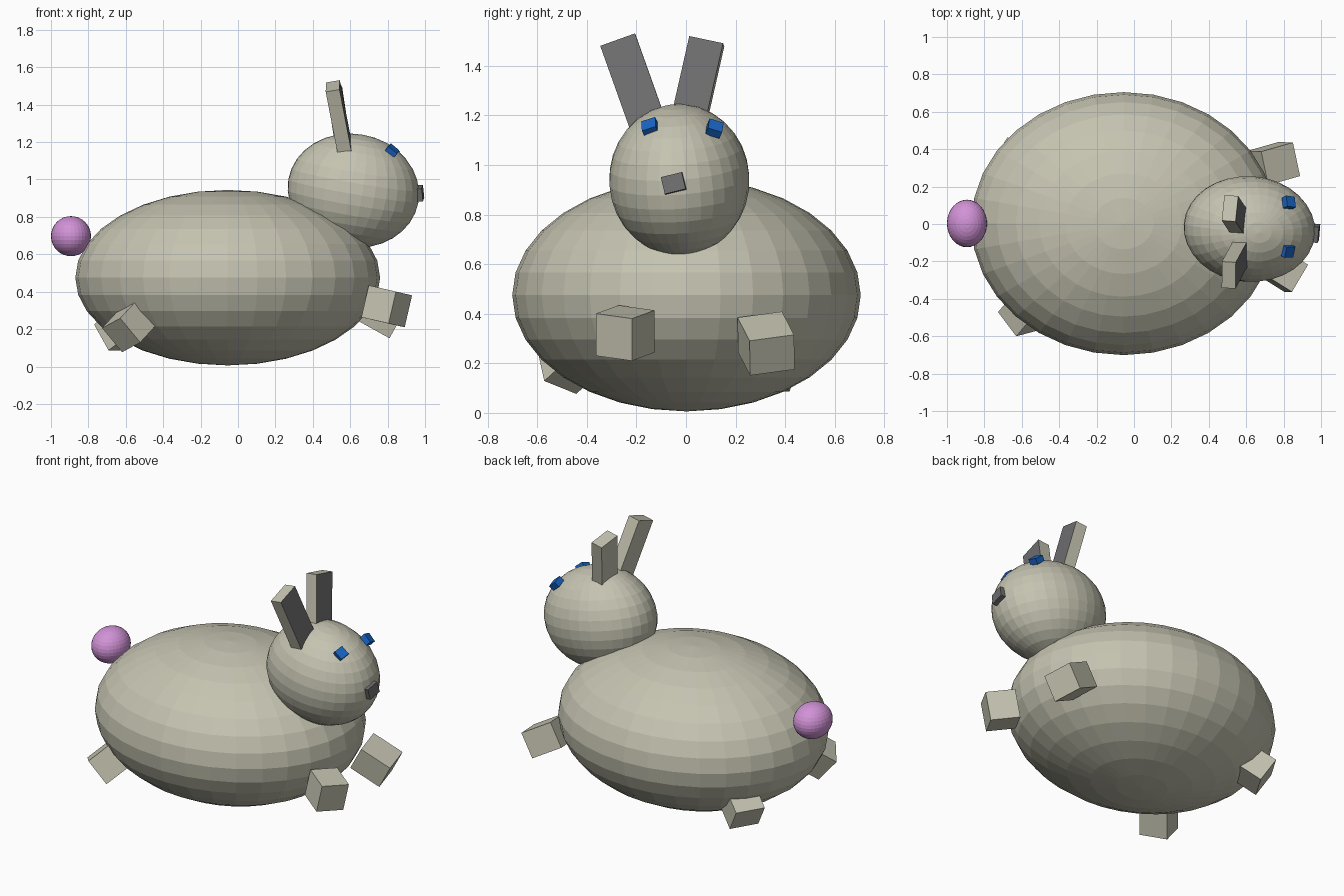
import bpy, bmesh
from math import radians
from mathutils import Matrix, Euler, Vector

if "Cube" in bpy.data.objects:
    bpy.data.objects.remove(bpy.data.objects["Cube"])


def material(name, rgb):
    m = bpy.data.materials.new(name)
    m.diffuse_color = (*rgb, 1)
    m.use_nodes = True
    m.node_tree.nodes["Principled BSDF"].inputs["Base Color"].default_value = m.diffuse_color
    return m


FUR = material("beige fur", (0.56, 0.55, 0.44))
GREY = material("dark grey", (0.16, 0.16, 0.165))
BLUE = material("blue eyes", (0.01, 0.13, 0.56))
PINK = material("pink tail", (0.64, 0.29, 0.68))


def finish(name, bm, loc, size, rot, mats):
    """Scale, turn and place a unit primitive and link it as an object."""
    turn = Euler([radians(a) for a in rot]).to_matrix().to_4x4()
    bm.transform(Matrix.Translation(loc) @ turn @ Matrix.Diagonal((*size, 1)))
    mesh = bpy.data.meshes.new(name)
    bm.to_mesh(mesh)
    bm.free()
    for m in mats:
        mesh.materials.append(m)
    obj = bpy.data.objects.new(name, mesh)
    bpy.context.collection.objects.link(obj)
    return obj


def ball(name, loc, radii, mat, rot=(0, 0, 0)):
    bm = bmesh.new()
    bmesh.ops.create_uvsphere(bm, u_segments=32, v_segments=16, radius=1)
    return finish(name, bm, loc, radii, rot, [mat])


def box(name, loc, size, rot, mat, front=None):
    """A block; an optional second colour goes on its local +x face."""
    bm = bmesh.new()
    bmesh.ops.create_cube(bm, size=1)
    if front:
        for f in bm.faces:
            f.normal_update()
            f.material_index = int(f.normal.x > 0.5)
    return finish(name, bm, loc, size, rot, [mat, front] if front else [mat])


# Rounded body, head and tail
ball("body", (-0.055, 0.002, 0.475), (0.815, 0.703, 0.469), FUR)
ball("head", (0.617, -0.027, 0.94), (0.354, 0.283, 0.304), FUR, (3, 10, -4))
ball("tail", (-0.893, 0.003, 0.697), (0.107, 0.127, 0.107), PINK)

# Ears with grey inner faces
box("right_ear", (0.544, -0.204, 1.305), (0.075, 0.149, 0.42), (20, -9.5, -4), FUR, GREY)
box("left_ear", (0.544, 0.038, 1.297), (0.075, 0.140, 0.42), (-12, -9.5, -4), FUR, GREY)

# Eyes and nose
box("right_eye", (0.823, -0.145, 1.153), (0.036, 0.06, 0.06), (25, -45, -30), BLUE)
box("left_eye", (0.828, 0.115, 1.147), (0.036, 0.06, 0.06), (-25, -45, 25), BLUE)
box("nose", (0.974, -0.05, 0.926), (0.03, 0.087, 0.07), (14, -5, -6), GREY)

# Four stubby legs splayed outwards: centre, size, (roll, pitch, yaw)
legs = {
    "front_right_leg": ((0.795, -0.245, 0.322), (0.175, 0.17, 0.175), (-7, 11, -32)),
    "front_left_leg": ((0.745, 0.323, 0.28), (0.20, 0.185, 0.16), (8.5, 28, 16)),
    "rear_right_leg": ((-0.58, -0.468, 0.216), (0.17, 0.17, 0.17), (22, 35, -130)),
    "rear_left_leg": ((-0.62, 0.325, 0.205), (0.18, 0.18, 0.165), (0, 33, 149)),
}
for name, (loc, size, rot) in legs.items():
    box(name, loc, size, rot, FUR)
